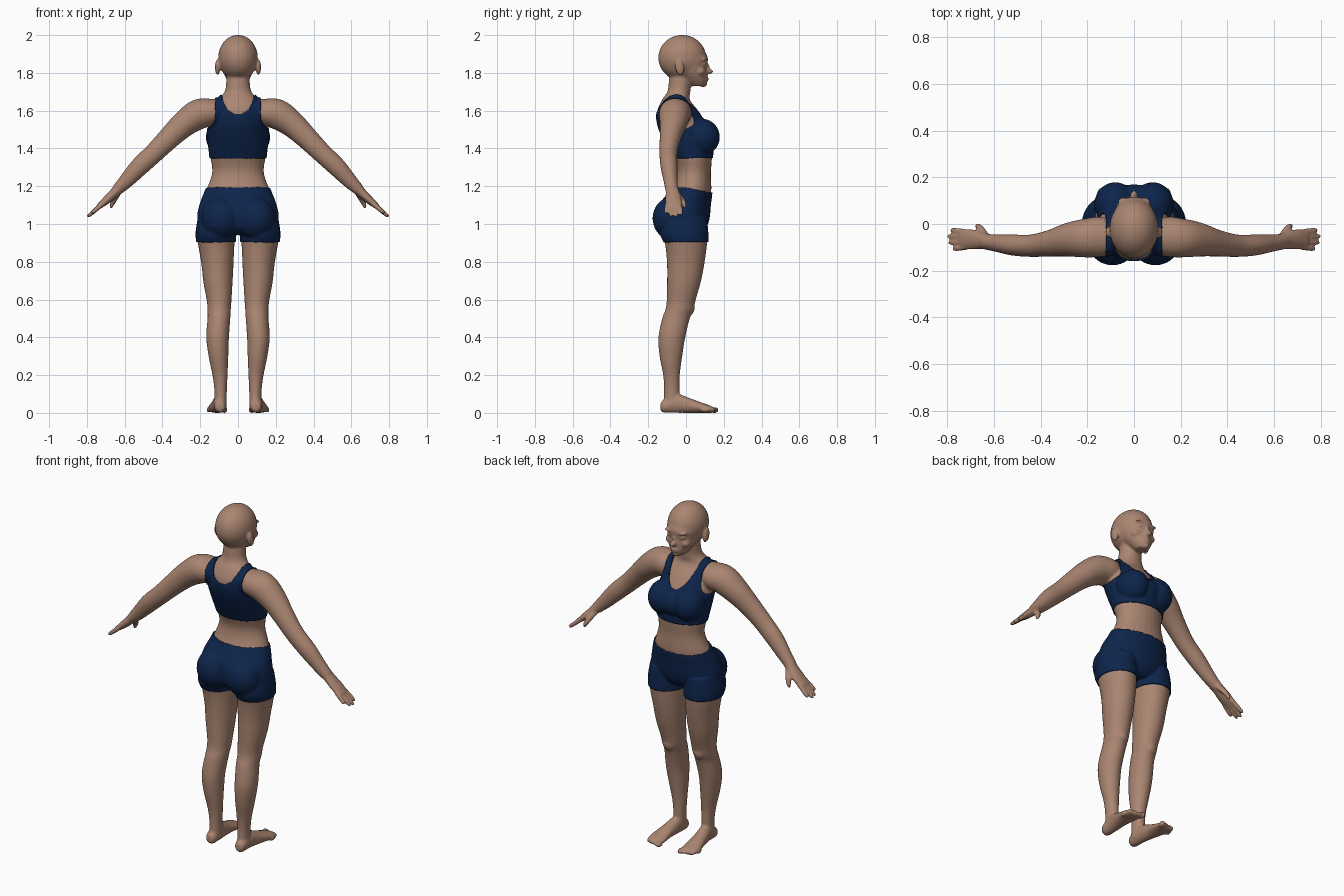
import bpy, bmesh, math
from mathutils import Vector, Matrix

cube = bpy.data.objects.get("Cube")
if cube:
    bpy.data.objects.remove(cube, do_unlink=True)

X, Y, Z = Vector((1, 0, 0)), Vector((0, 1, 0)), Vector((0, 0, 1))


def material(name, rgb):
    m = bpy.data.materials.new(name)
    m.use_nodes = True
    m.diffuse_color = (*rgb, 1)
    m.node_tree.nodes["Principled BSDF"].inputs["Base Color"].default_value = (*rgb, 1)
    return m


skin = material("skin", (0.40, 0.235, 0.165))
navy = material("navy fabric", (0.004, 0.018, 0.07))
bm = bmesh.new()


def spline(rows, steps=5):
    """Smooth interpolation through rows of numbers."""
    out = []
    for i in range(len(rows) - 1):
        a, b, c, d = (rows[max(0, min(len(rows) - 1, i + k))] for k in (-1, 0, 1, 2))
        for s in range(steps):
            t = s / steps
            out.append([0.5 * (2 * q + (r - p) * t + (2 * p - 5 * q + 4 * r - w) * t * t
                               + (3 * q - p - 3 * r + w) * t ** 3)
                        for p, q, r, w in zip(a, b, c, d)])
    return out + [list(rows[-1])]


def loft(rows, v=Y, seg=28):
    """Closed tube through rows of (x, y, z, side radius, radius along v)."""
    pts = spline(rows)
    rings = []
    for i, (x, y, z, ru, rv) in enumerate(pts):
        tangent = Vector(pts[min(i + 1, len(pts) - 1)][:3]) - Vector(pts[max(i - 1, 0)][:3])
        u = v.cross(tangent).normalized()
        rings.append([bm.verts.new(Vector((x, y, z)) + u * ru * math.cos(a) + v * rv * math.sin(a))
                      for a in (math.tau * k / seg for k in range(seg))])
    for r, s in zip(rings, rings[1:]):
        for k in range(seg):
            n = (k + 1) % seg
            bm.faces.new((r[k], r[n], s[n], s[k]))
    bm.faces.new(rings[0][::-1])
    bm.faces.new(rings[-1])


def ball(pos, radii, turn=0):
    m = (Matrix.Translation(pos) @ Matrix.Rotation(turn, 4, 'X')
         @ Matrix.Diagonal((*radii, 1)))
    bmesh.ops.create_uvsphere(bm, u_segments=28, v_segments=18, radius=1, matrix=m)


# Torso and neck, from crotch to skull: z, centre y, half width, half depth
loft([(0, y, z, rx, ry) for z, y, rx, ry in (
    (.95, -.01, .09, .08), (.98, -.015, .17, .115), (1.03, -.012, .208, .13),
    (1.10, -.005, .198, .13), (1.18, .028, .168, .106), (1.27, .04, .137, .092),
    (1.35, .033, .145, .104), (1.45, .01, .155, .127), (1.53, -.02, .155, .127),
    (1.60, -.043, .14, .108), (1.655, -.053, .112, .075), (1.70, -.038, .071, .061),
    (1.76, -.03, .062, .06), (1.84, -.02, .06, .06))])
ball((0, .085, 1.45), (.10, .078, .075))

# Head: skull, face, nose, lips, chin
ball((0, -.02, 1.88), (.105, .127, .121))
loft([(0, y, z, rx, ry) for z, y, rx, ry in (
    (1.73, .065, .032, .036), (1.76, .05, .056, .062), (1.80, .028, .078, .084),
    (1.84, .01, .09, .101), (1.88, 0, .096, .116), (1.93, -.01, .088, .1))])
ball((0, .118, 1.808), (.016, .026, .016))
ball((0, .108, 1.83), (.009, .018, .036), math.radians(20))
for z in (1.762, 1.773):
    ball((0, .106, z), (.024, .014, .007))
ball((0, .092, 1.742), (.024, .02, .018))

for s in (-1, 1):
    # Ear, brow, eyelid, cheek
    ball((s * .108, -.035, 1.83), (.014, .024, .043), math.radians(12))
    ball((s * .04, .098, 1.872), (.03, .016, .008))
    ball((s * .04, .092, 1.845), (.02, .016, .009))
    ball((s * .046, .072, 1.808), (.03, .03, .025))
    # Bust and buttock
    ball((s * .08, .085, 1.46), (.083, .087, .09))
    ball((s * .092, -.078, 1.03), (.098, .092, .105))

    # Leg: z, centre x, centre y, half width, half depth
    loft([(s * x, y, z, rx, ry) for z, x, y, rx, ry in (
        (1.03, .11, -.01, .095, .115), (.95, .117, -.01, .101, .122),
        (.90, .115, 0, .097, .112), (.80, .109, -.001, .086, .1),
        (.70, .106, -.01, .078, .09), (.60, .1, -.025, .066, .077),
        (.55, .1, -.034, .062, .074), (.50, .101, -.053, .06, .073),
        (.40, .108, -.075, .06, .071), (.30, .103, -.08, .052, .06),
        (.20, .095, -.077, .04, .044), (.12, .092, -.075, .033, .041),
        (.03, .092, -.075, .033, .045))])
    ball((s * .1, .005, .56), (.042, .042, .05))

    # Foot along y, with five toes
    loft([(s * x, y, z, rx, rz) for y, x, z, rx, rz in (
        (-.135, .095, .032, .018, .02), (-.115, .095, .036, .031, .035),
        (-.05, .096, .05, .035, .05), (.02, .104, .039, .04, .039),
        (.09, .11, .026, .05, .026), (.13, .11, .019, .05, .019),
        (.15, .108, .015, .04, .012))], Z)
    for k in range(5):
        ball((s * (.071 + .021 * k), .15 - .003 * k * k, .015),
             (.015 if k == 0 else .011, .024, .016 if k == 0 else .012))

    # Arm from collar to wrist
    loft([(s * x, y, z, r, ry) for x, y, z, r, ry in (
        (.06, -.06, 1.605, .055, .06), (.14, -.055, 1.592, .072, .085),
        (.21, -.06, 1.58, .08, .083), (.285, -.067, 1.53, .07, .072),
        (.36, -.082, 1.46, .06, .057), (.44, -.093, 1.38, .053, .048),
        (.52, -.09, 1.305, .05, .045), (.59, -.082, 1.23, .04, .037),
        (.64, -.075, 1.18, .03, .034))])
    # Palm, fingers, thumb
    loft([(s * x, y, z, r, ry) for x, y, z, r, ry in (
        (.62, -.076, 1.20, .03, .032), (.66, -.07, 1.16, .025, .038),
        (.70, -.066, 1.123, .021, .044), (.74, -.066, 1.09, .014, .04))])
    for k, reach in enumerate((.068, .08, .076, .058)):
        y = -.035 - .021 * k
        loft([(s * (.715 + reach * t), y + (y + .066) * .3 * t, 1.108 - reach * .85 * t, r, r)
              for t, r in ((0, .013), (.5, .0125), (.9, .0105), (1.05, .005))], Y, 14)
    loft([(s * x, y, z, r, r) for x, y, z, r in (
        (.63, -.06, 1.175, .018), (.65, -.03, 1.14, .017),
        (.665, -.013, 1.11, .014), (.675, -.008, 1.085, .008))], Y, 14)


def add_object(name, mesh, mat):
    mesh.materials.clear()
    mesh.materials.append(mat)
    mesh.shade_smooth()
    obj = bpy.data.objects.new(name, mesh)
    bpy.context.scene.collection.objects.link(obj)
    return obj


# Fuse all body volumes into one smooth skin
bmesh.ops.recalc_face_normals(bm, faces=bm.faces)
raw = bpy.data.meshes.new("body_raw")
bm.to_mesh(raw)
bm.free()
body = add_object("body", raw, skin)
fuse = body.modifiers.new("fuse", 'REMESH')
fuse.mode, fuse.voxel_size = 'VOXEL', 0.0065
relax = body.modifiers.new("relax", 'SMOOTH')
relax.factor, relax.iterations = 0.5, 4
bpy.context.view_layer.update()
fused = bpy.data.meshes.new_from_object(body.evaluated_get(bpy.context.evaluated_depsgraph_get()))
body.modifiers.clear()
body.data = fused
fused.materials.clear()
fused.materials.append(skin)
for vert in fused.vertices:
    vert.co.z = max(0, vert.co.z)
fused.shade_smooth()


def in_top(p):
    x, z = abs(p.x), p.z
    front = p.y > -.05
    neck = (x / .086) ** 2 + ((z - 1.70) / (.17 if front else .12)) ** 2 < 1
    edge = .122 + .07 * min(1, max(0, (1.56 - z) / .09)) ** 1.5
    return 1.35 < z < 1.69 and x < edge and not neck


def in_shorts(p):
    return abs(p.x) < .3 and .905 < p.z < 1.19 - max(0, p.y) * .2


def garment(name, rule):
    """Cloth shell lifted off the body where the rule holds."""
    g = bmesh.new()
    g.from_mesh(fused)
    drop = [f for f in g.faces if not rule(f.calc_center_median())]
    bmesh.ops.delete(g, geom=drop, context='FACES')
    # Even out the hems
    for _ in range(4):
        moved = {}
        for v in g.verts:
            ends = [e.other_vert(v).co for e in v.link_edges if e.is_boundary]
            if len(ends) == 2:
                moved[v] = v.co * .5 + (ends[0] + ends[1]) * .25
        for v, co in moved.items():
            v.co = co
    mesh = bpy.data.meshes.new(name)
    g.to_mesh(mesh)
    g.free()
    obj = add_object(name, mesh, navy)
    shell = obj.modifiers.new("cloth", 'SOLIDIFY')
    shell.thickness, shell.offset = 0.007, 1


garment("sports_top", in_top)
garment("shorts", in_shorts)
